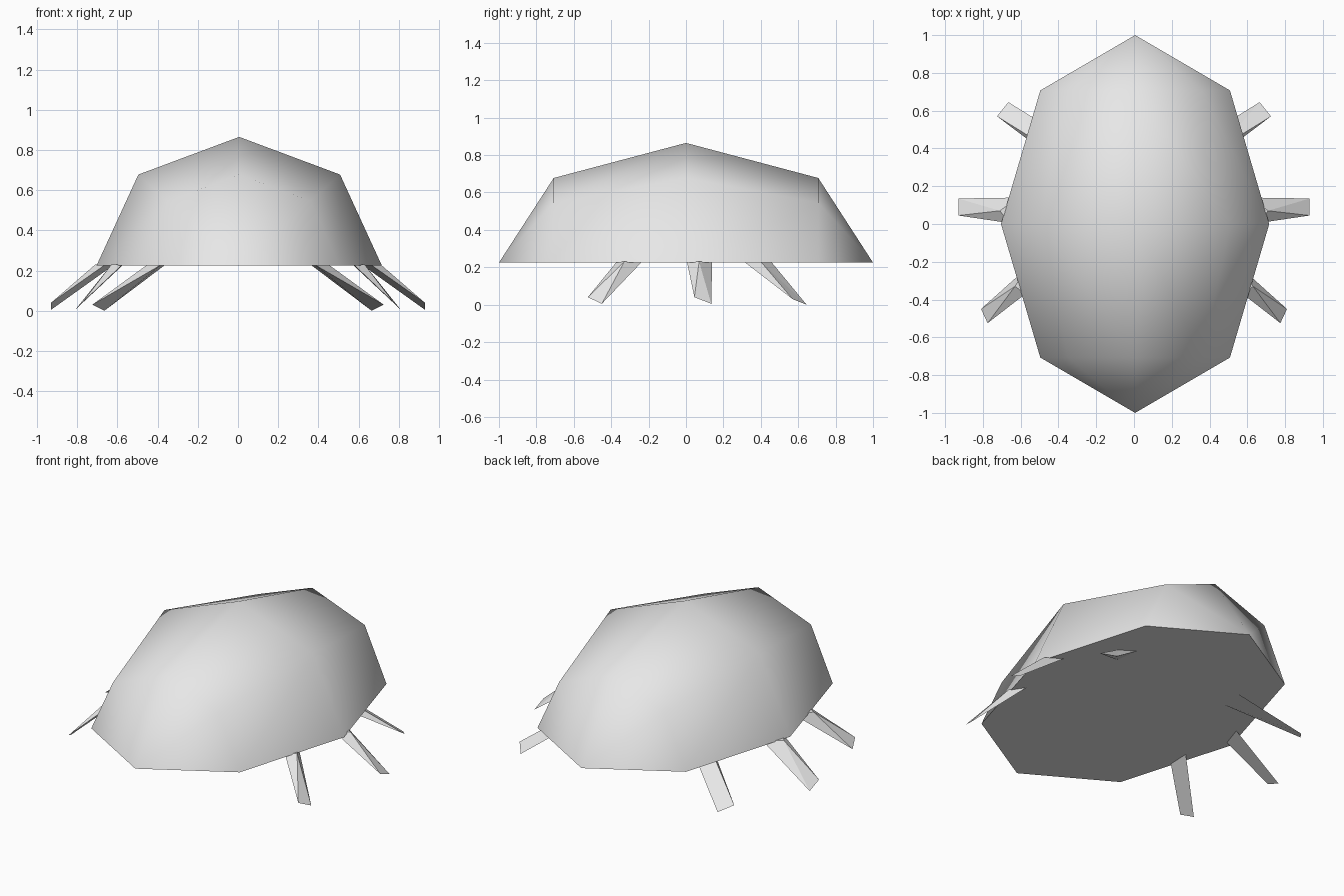
import bpy, bmesh, math
from mathutils import Matrix, Vector

cube = bpy.data.objects.get("Cube")
if cube:
    bpy.data.objects.remove(cube, do_unlink=True)

BASE_Z = 0.225

grey = bpy.data.materials.new("light_grey")
grey.use_nodes = True
colour = (0.8, 0.8, 0.8, 1.0)
grey.diffuse_color = colour
grey.node_tree.nodes["Principled BSDF"].inputs["Base Color"].default_value = colour


def make_object(name, bm):
    bmesh.ops.recalc_face_normals(bm, faces=bm.faces[:])
    mesh = bpy.data.meshes.new(name)
    bm.to_mesh(mesh)
    bm.free()
    mesh.materials.append(grey)
    obj = bpy.data.objects.new(name, mesh)
    bpy.context.collection.objects.link(obj)
    return obj


# Shell: upper half of a coarse sphere whose poles point to front and back
bm = bmesh.new()
bmesh.ops.create_uvsphere(bm, u_segments=8, v_segments=4, radius=1)
bmesh.ops.rotate(bm, verts=bm.verts[:], matrix=Matrix.Rotation(math.pi / 2, 3, "X"))
below = [v for v in bm.verts if v.co.z < -0.01]
bmesh.ops.delete(bm, geom=below, context="VERTS")
rim = [e for e in bm.edges if e.is_boundary]
bmesh.ops.contextual_create(bm, geom=rim)
bmesh.ops.scale(bm, verts=bm.verts[:], vec=(0.71, 1.0, 0.64))
bmesh.ops.translate(bm, verts=bm.verts[:], vec=(0.006, 0, BASE_Z))
shell = make_object("shell", bm)
bpy.ops.object.select_all(action="DESELECT")
shell.select_set(True)
bpy.context.view_layer.objects.active = shell
bpy.ops.object.shade_smooth_by_angle(angle=math.radians(65))


# Legs: wedges with a triangular root that narrows to a flat, slanted tip edge
def make_leg(name, root, tip, side):
    bm = bmesh.new()
    points = [(x, y, BASE_Z + 0.005) for x, y in root] + tip
    a, b, ridge, tip_a, tip_b = [
        bm.verts.new(Vector((side * x, y, z))) for x, y, z in points]
    for face in ((a, b, ridge), (a, tip_a, tip_b, b), (a, ridge, tip_a),
                 (ridge, tip_b, tip_a), (ridge, b, tip_b)):
        bm.faces.new(face)
    make_object(name, bm)


legs = {
    "front_leg": ([(0.575, -0.37), (0.57, -0.235), (0.63, -0.33)],
                  [(0.775, -0.525, 0.04), (0.81, -0.45, 0.005)]),
    "middle_leg": ([(0.66, 0.005), (0.615, 0.14), (0.71, 0.07)],
                   [(0.93, 0.045, 0.04), (0.93, 0.135, 0.005)]),
    "rear_leg": ([(0.38, 0.31), (0.36, 0.455), (0.45, 0.40)],
                 [(0.725, 0.57, 0.03), (0.665, 0.645, 0.0)]),
}
for name, (root, tip) in legs.items():
    make_leg("left_" + name, root, tip, 1)
    make_leg("right_" + name, root, tip, -1)
